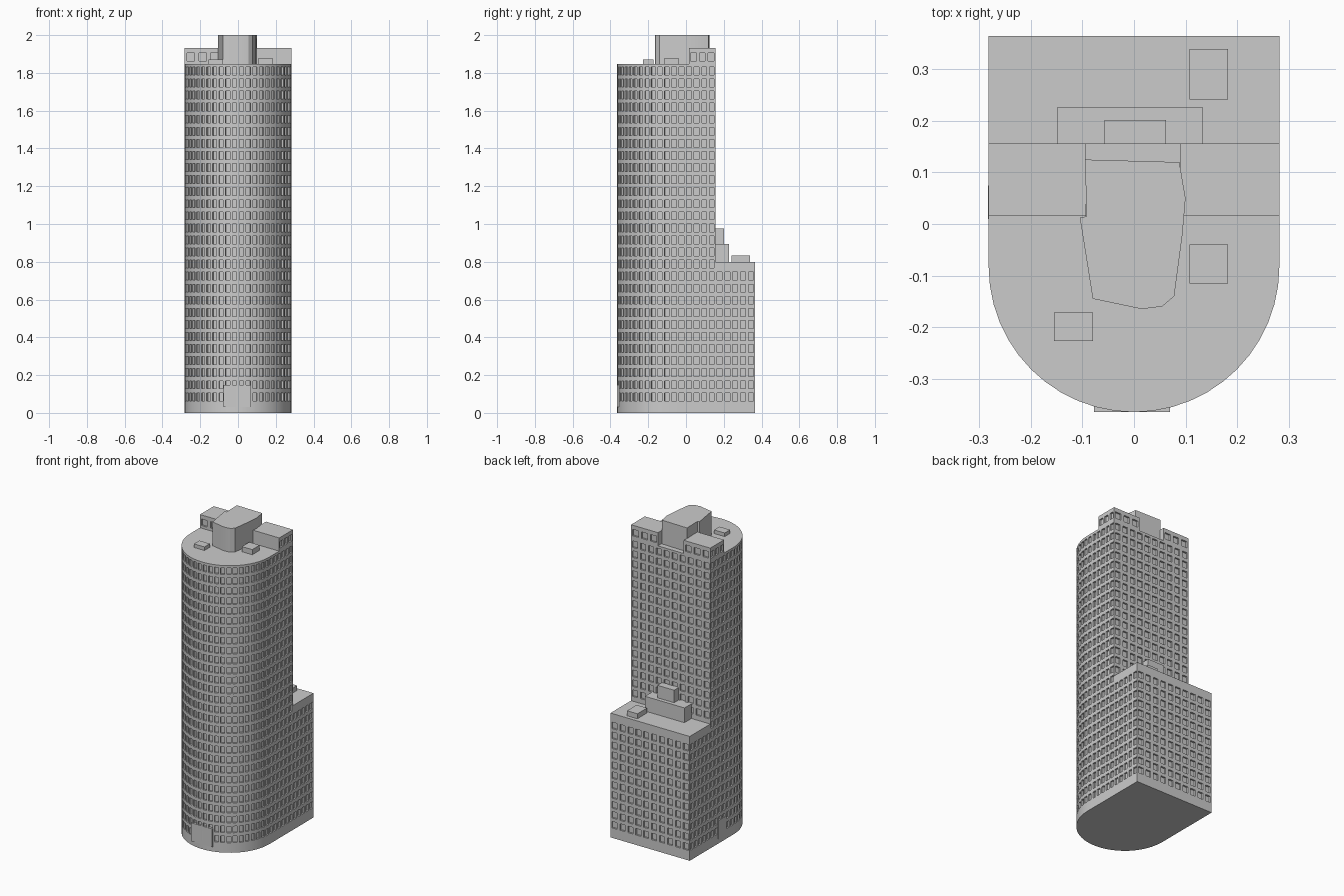
import bpy, bmesh, math
from mathutils import Vector

if "Cube" in bpy.data.objects:
    bpy.data.objects.remove(bpy.data.objects["Cube"])

PITCH, FIRST, DEPTH = 0.0639, 0.053, 0.011


def finish(name, bm):
    bmesh.ops.remove_doubles(bm, verts=bm.verts, dist=1e-5)
    mesh = bpy.data.meshes.new(name)
    bm.to_mesh(mesh)
    bm.free()
    ob = bpy.data.objects.new(name, mesh)
    bpy.context.collection.objects.link(ob)
    bpy.ops.object.select_all(action='DESELECT')
    ob.select_set(True)
    bpy.context.view_layer.objects.active = ob
    bpy.ops.object.shade_smooth_by_angle(angle=math.radians(30))
    return ob


def prism(name, pts, z0, z1):
    bm = bmesh.new()
    lo = [bm.verts.new((x, y, z0)) for x, y in pts]
    hi = [bm.verts.new((x, y, z1)) for x, y in pts]
    bm.faces.new(lo[::-1])
    bm.faces.new(hi)
    for i in range(len(pts)):
        j = (i + 1) % len(pts)
        bm.faces.new((lo[i], lo[j], hi[j], hi[i]))
    return finish(name, bm)


def box(name, x0, x1, y0, y1, z0, z1):
    return prism(name, [(x0, y0), (x1, y0), (x1, y1), (x0, y1)], z0, z1)


def walls(name, bays, z0, z1, first, floors):
    """bays: counter-clockwise list of (start point, lowest floor with a window)"""
    bm = bmesh.new()

    def quad(*cs):
        bm.faces.new([bm.verts.new(c) for c in cs])

    levels = [first + PITCH * k for k in range(floors + 1)]
    for i, (p, start) in enumerate(bays):
        a, b = Vector((*p, 0)), Vector((*bays[(i + 1) % len(bays)][0], 0))
        d = b - a
        inward = Vector((-d.y, d.x, 0)).normalized() * DEPTH

        def at(t, z):
            return a + d * t + Vector((0, 0, z))

        quad(at(0, z0), at(1, z0), at(1, first), at(0, first))
        quad(at(0, levels[-1]), at(1, levels[-1]), at(1, z1), at(0, z1))
        for k in range(floors):
            l, h = levels[k], levels[k + 1]
            outer = [at(0, l), at(1, l), at(1, h), at(0, h)]
            if k < start:
                quad(*outer)
                continue
            # frame, reveal and recessed pane
            l, h = l + 0.011, h - 0.011
            rim = [at(.18, l), at(.82, l), at(.82, h), at(.18, h)]
            pane = [c + inward for c in rim]
            for m in range(4):
                n = (m + 1) % 4
                quad(outer[m], outer[n], rim[n], rim[m])
                quad(rim[m], rim[n], pane[n], pane[m])
            quad(*pane)
    quad(*[(*p, z1) for p, _ in bays])
    quad(*[(*p, z0) for p, _ in reversed(bays)])
    return finish(name, bm)


def edge(p, q, n, start=0):
    return [((p[0] + (q[0] - p[0]) * i / n, p[1] + (q[1] - p[1]) * i / n), start)
            for i in range(n)]


R, CY, BACK, END, ROOF = 0.282, -0.083, 0.156, 0.365, 1.847
NONE = 99

# main tower: straight sides and back, half-round front
tower = edge((R, CY), (R, BACK), 6)
tower += edge((R, BACK), (-R, BACK), 10, 12)
tower += edge((-R, BACK), (-R, CY), 6)
tower += [((R * math.cos(t), CY + R * math.sin(t)), 0)
          for t in (math.pi * (1 + i / 24) for i in range(24))]
walls("tower", tower, 0, ROOF, FIRST, 28)

# lower rear block
block = edge((R, BACK), (R, END), 5) + edge((R, END), (-R, END), 10)
block += edge((-R, END), (-R, BACK), 5) + edge((-R, BACK), (R, BACK), 1, NONE)
walls("rear_block", block, 0, 0.8, FIRST, 11)

# raised penthouse wings either side of the core
W0 = 0.016
right = edge((0.09, W0), (R, W0), 1, NONE) + edge((R, W0), (R, BACK), 3)
right += edge((R, BACK), (0.09, BACK), 3) + edge((0.09, BACK), (0.09, W0), 1, NONE)
walls("right_wing", right, ROOF, 1.932, ROOF + 0.006, 1)
left = edge((-R, W0), (-0.093, W0), 3) + edge((-0.093, W0), (-0.093, BACK), 1, NONE)
left += edge((-0.093, BACK), (-R, BACK), 3) + edge((-R, BACK), (-R, W0), 3)
walls("left_wing", left, ROOF, 1.932, ROOF + 0.006, 1)

# rooftop core
prism("roof_core", [(-0.095, 0.125), (-0.092, 0.015), (-0.105, 0.012), (-0.08, -0.145),
                    (0.015, -0.165), (0.055, -0.16), (0.078, -0.14), (0.094, -0.02),
                    (0.1, 0.05), (0.088, 0.12)], ROOF, 2.0)

# roof plant boxes and stepped setbacks
box("roof_unit_right", 0.108, 0.182, -0.115, -0.04, ROOF, 1.88)
box("roof_unit_left", -0.155, -0.08, -0.227, -0.172, ROOF, 1.87)
box("block_roof_unit", 0.108, 0.182, 0.242, 0.34, 0.8, 0.832)
box("setback_lower", -0.148, 0.133, BACK - 0.003, 0.227, 0.8, 0.895)
box("setback_upper", -0.057, 0.062, BACK - 0.003, 0.202, 0.895, 0.975)

# entrance panel and side door
box("front_entrance", -0.078, 0.07, -0.3645, -0.33, 0.03, 0.148)
box("side_door", -0.283, -0.265, 0.01, 0.075, 0.03, 0.148)
